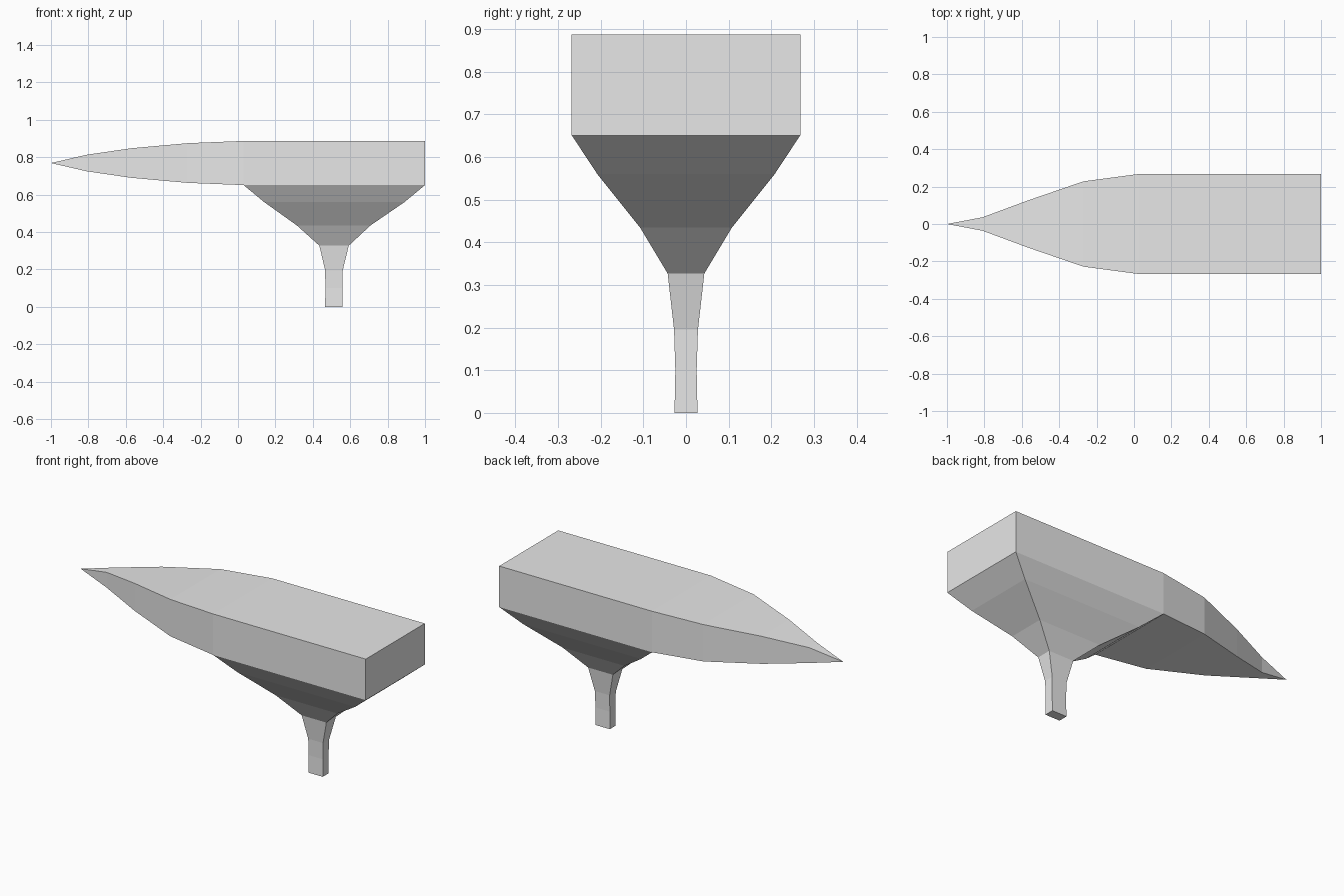
import bpy
import bmesh

if "Cube" in bpy.data.objects:
    bpy.data.objects.remove(bpy.data.objects["Cube"])

grey = bpy.data.materials.new("plain grey")
grey.diffuse_color = (0.8, 0.8, 0.8, 1)
grey.use_nodes = True
grey.node_tree.nodes["Principled BSDF"].inputs["Base Color"].default_value = grey.diffuse_color


def loft(name, rings, cap_start, cap_end, open_side=None):
    """Join four-cornered rings with flat quads; open_side = (span, side) is left out."""
    bm = bmesh.new()
    loops = [[bm.verts.new(p) for p in ring] for ring in rings]
    for i, (a, b) in enumerate(zip(loops, loops[1:])):
        for k in range(4):
            if (i, k) != open_side:
                n = (k + 1) % 4
                bm.faces.new((a[k], a[n], b[n], b[k]))
    if cap_start:
        bm.faces.new(loops[0][::-1])
    if cap_end:
        bm.faces.new(loops[-1])
    # collapse the pointed end, then orient faces outward
    bmesh.ops.remove_doubles(bm, verts=bm.verts, dist=0.0005)
    bmesh.ops.recalc_face_normals(bm, faces=bm.faces)
    mesh = bpy.data.meshes.new(name)
    bm.to_mesh(mesh)
    bm.free()
    mesh.materials.append(grey)
    obj = bpy.data.objects.new(name, mesh)
    bpy.context.collection.objects.link(obj)
    return obj


# Pointed hull: x, half width, half height
MID = 0.769
hull = [(-1, 0, 0), (-0.81, 0.036, 0.044), (-0.57, 0.125, 0.079),
        (-0.27, 0.228, 0.106), (0.03, 0.268, 0.118), (1, 0.268, 0.118)]
loft("pointed_hull",
     [[(x, -w, MID - h), (x, w, MID - h), (x, w, MID + h), (x, -w, MID + h)]
      for x, w, h in hull], False, True, open_side=(4, 0))

# Flared pedestal under the hull: z, x min, x max, half depth
pedestal = [(0, 0.466, 0.558, 0.027), (0.10, 0.467, 0.558, 0.025),
            (0.195, 0.466, 0.560, 0.028), (0.327, 0.435, 0.592, 0.043),
            (0.435, 0.315, 0.708, 0.108), (0.56, 0.14, 0.89, 0.208),
            (MID - 0.118, 0.03, 1, 0.268)]
loft("flared_pedestal",
     [[(a, -d, z), (b, -d, z), (b, d, z), (a, d, z)]
      for z, a, b, d in pedestal], True, False)
